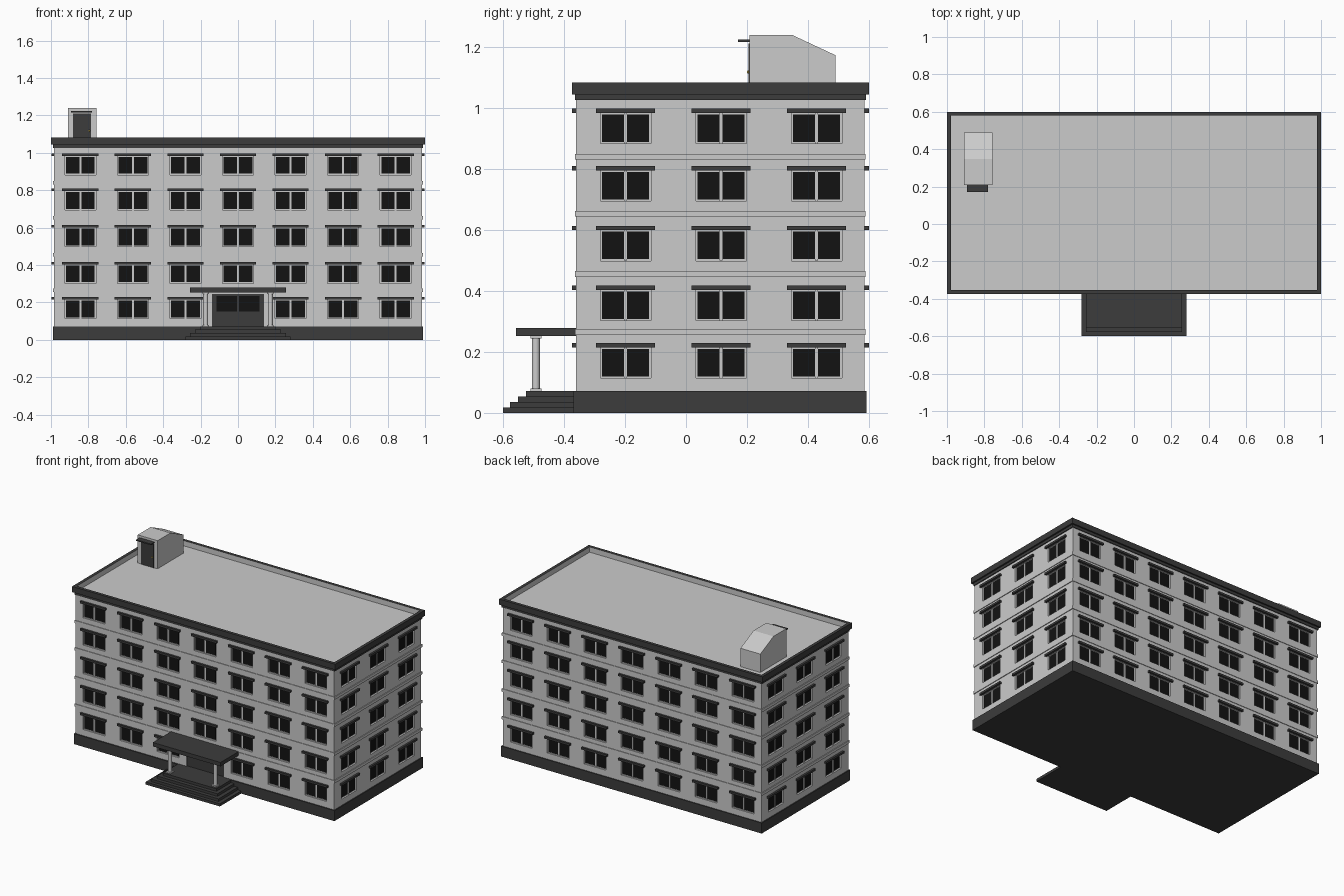
import bpy, bmesh
from mathutils import Matrix, Vector

if "Cube" in bpy.data.objects:
    bpy.data.objects.remove(bpy.data.objects["Cube"])


def material(name, value):
    m = bpy.data.materials.new(name)
    m.diffuse_color = (*value, 1)
    m.use_nodes = True
    m.node_tree.nodes["Principled BSDF"].inputs["Base Color"].default_value = m.diffuse_color
    return m


DARK = material("dark_trim", (0.045, 0.045, 0.045))
BLACK = material("dark_glass", (0.006, 0.006, 0.006))
LIGHT = material("light_grey", (0.8, 0.8, 0.8))
BRASS = material("brass", (0.5, 0.35, 0.05))


def finish(name, bm, *mats):
    me = bpy.data.meshes.new(name)
    bm.to_mesh(me)
    bm.free()
    ob = bpy.data.objects.new(name, me)
    bpy.context.collection.objects.link(ob)
    for m in mats:
        if m:
            me.materials.append(m)
    return ob


def add_box(bm, a, b):
    lo = Vector([min(p, q) for p, q in zip(a, b)])
    hi = Vector([max(p, q) for p, q in zip(a, b)])
    mat = Matrix.Translation((lo + hi) / 2) @ Matrix.Diagonal((*(hi - lo), 1))
    bmesh.ops.create_cube(bm, size=1, matrix=mat)


def boxes(name, pairs, mat=None):
    bm = bmesh.new()
    for a, b in pairs:
        add_box(bm, a, b)
    return finish(name, bm, mat)


# Main dimensions
WX, Y0, Y1 = 0.983, -0.36, 0.585
ROWS = (0.12, 0.308, 0.504, 0.70, 0.888)
DEPTH = 0.012

# Walls, plinth, floor bands, cornice
walls = boxes("walls", [((-WX, Y0, 0.06), (WX, Y1, 1.03))])
boxes("plinth", [((-0.99, -0.368, 0), (0.99, 0.592, 0.072))], DARK)
boxes("floor_bands", [((-WX - .005, Y0 - .004, z), (WX + .005, Y1 + .004, z + .019))
                      for z in (0.256, 0.446, 0.643, 0.83)])
boxes("cornice", [((-WX - .006, Y0 - .003, 1.025), (WX + .006, Y1 + .005, 1.044))], DARK)

# Parapet with sunken roof deck
bm = bmesh.new()
add_box(bm, (-1, -0.373, 1.043), (1, 0.6, 1.082))
bm.normal_update()
top = max(bm.faces, key=lambda f: f.calc_center_median().z)
bmesh.ops.inset_region(bm, faces=[top], thickness=0.03)
deck = bmesh.ops.extrude_discrete_faces(bm, faces=[top])["faces"][0]
bmesh.ops.translate(bm, verts=deck.verts, vec=(0, 0, -0.036))
deck.material_index = 1
for e in deck.edges:
    for f in e.link_faces:
        f.material_index = 1
finish("parapet_and_roof", bm, DARK, LIGHT)

# Facades: map (along, outward, up) to world
facades = {
    "front": lambda u, d, z: (u, Y0 - d, z),
    "back": lambda u, d, z: (u, Y1 + d, z),
    "right": lambda u, d, z: (WX + d, u, z),
    "left": lambda u, d, z: (-WX - d, u, z),
}
long_cols = [i * 0.281 for i in range(-3, 4)]
side_cols = [0.115 + i * 0.313 for i in (-1, 0, 1)]
cuts = []
for side, P in facades.items():
    panes, bars, lintels = [], [], []
    for u in (long_cols if side in ("front", "back") else side_cols):
        for z in ROWS:
            if side == "front" and abs(u) < 0.01 and z == ROWS[0]:
                continue  # entrance door sits here
            cuts.append((P(u - .083, -DEPTH, z - .006), P(u + .083, .02, z + .096)))
            for s in (-1, 1):
                panes.append((P(u + s * .005, -DEPTH - .002, z), P(u + s * .077, -.008, z + .09)))
            bars.append((P(u - .005, -DEPTH - .002, z - .005), P(u + .005, -.005, z + .095)))
            lintels.append((P(u - .097, -.002, z + .095), P(u + .097, .014, z + .109)))
    boxes(side + "_window_panes", panes, BLACK)
    boxes(side + "_window_bars", bars)
    boxes(side + "_lintels", lintels, DARK)

# Recess cutter for windows and entrance
F = facades["front"]
cuts.append((F(-.14, -DEPTH, .065), F(.14, .02, .245)))
cutter = boxes("recess_cutter", cuts)
cutter.hide_render = True
cutter.hide_viewport = False
cutter.display_type = 'WIRE'
mod = walls.modifiers.new("recesses", 'BOOLEAN')
mod.operation = 'DIFFERENCE'
mod.solver = 'EXACT'
mod.object = cutter

# Entrance door with two glazed panels
boxes("entrance_door", [(F(-.14, -.014, .07), F(.14, -.007, .245))], DARK)
boxes("entrance_glass", [(F(s * .005, -.01, .15), F(s * .115, -.004, .234)) for s in (-1, 1)], BLACK)

# Entrance steps and canopy
boxes("entrance_steps", [((-w, y, i * .018), (w, -.36, (i + 1) * .018))
                         for i, (w, y) in enumerate([(.282, -.6), (.256, -.577),
                                                     (.229, -.551), (.203, -.525)])], DARK)
boxes("canopy", [((-.257, -.557, .252), (.257, -.355, .279))], DARK)

# Canopy columns with square caps and bases
CX, CY = 0.173, -0.492
bm = bmesh.new()
for s in (-1, 1):
    bmesh.ops.create_cone(bm, cap_ends=True, segments=20, radius1=.013, radius2=.013, depth=.18,
                          matrix=Matrix.Translation((s * CX, CY, .162)))
for f in bm.faces:
    f.smooth = len(f.verts) == 4
finish("canopy_columns", bm)
boxes("column_caps", [((s * CX - .018, CY - .018, z), (s * CX + .018, CY + .018, z + .009))
                      for s in (-1, 1) for z in (.071, .244)])

# Roof access hut: side profile extruded along x
bm = bmesh.new()
profile = [(.208, 1.04), (.49, 1.04), (.49, 1.172), (.347, 1.239), (.208, 1.239)]
face = bm.faces.new([bm.verts.new((-.908, y, z)) for y, z in profile])
ext = bmesh.ops.extrude_face_region(bm, geom=[face])["geom"]
bmesh.ops.translate(bm, verts=[v for v in ext if isinstance(v, bmesh.types.BMVert)], vec=(.151, 0, 0))
bmesh.ops.recalc_face_normals(bm, faces=bm.faces)
finish("roof_hut", bm)
boxes("roof_hut_door", [((-.882, .205, 1.045), (-.785, .215, 1.21))], DARK)
boxes("roof_hut_canopy", [((-.893, .17, 1.216), (-.781, .212, 1.224))], DARK)
bm = bmesh.new()
bmesh.ops.create_uvsphere(bm, u_segments=10, v_segments=6, radius=.005,
                          matrix=Matrix.Translation((-.796, .204, 1.117)))
finish("roof_hut_door_knob", bm, BRASS)
